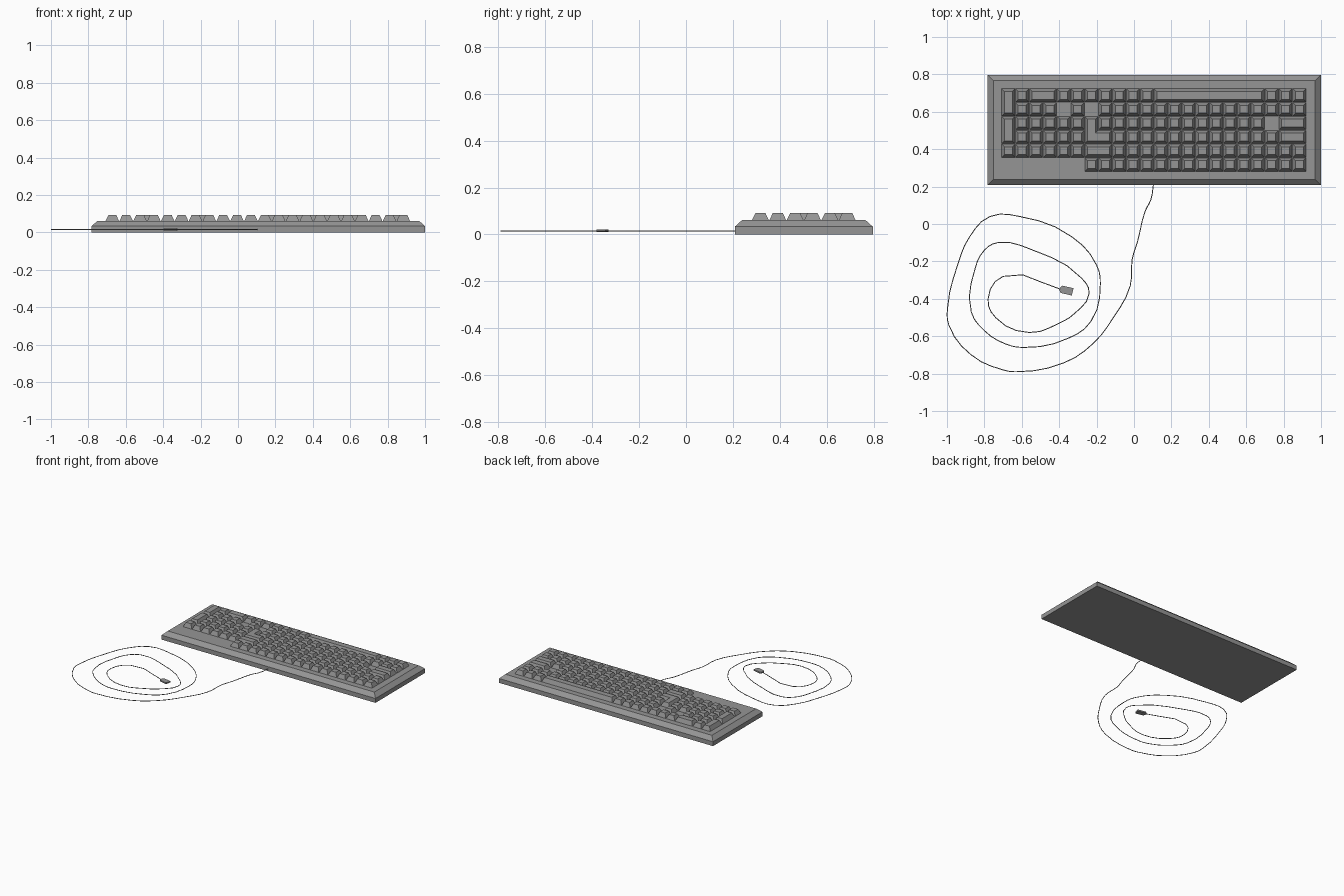
import bpy, bmesh
from math import radians
from mathutils import Vector, Matrix

if "Cube" in bpy.data.objects:
    bpy.data.objects.remove(bpy.data.objects["Cube"])


def make_material(name, level):
    mat = bpy.data.materials.new(name)
    mat.use_nodes = True
    color = (level, level, level, 1)
    mat.diffuse_color = color
    mat.node_tree.nodes["Principled BSDF"].inputs["Base Color"].default_value = color
    return mat


grey = make_material("mid grey plastic", 0.3)


def rect(x0, y0, x1, y1):
    return [Vector(p) for p in ((x0, y0), (x1, y0), (x1, y1), (x0, y1))]


def shrink(outline, amount):
    """Move every edge of a counter-clockwise right-angled outline inwards."""
    result = []
    for i, p in enumerate(outline):
        before = (p - outline[i - 1]).normalized()
        after = (outline[(i + 1) % len(outline)] - p).normalized()
        result.append(p + amount * Vector((-before.y - after.y, before.x + after.x)))
    return result


def add_stack(bm, outline, levels):
    """Solid made of rings, one for each (inset, height) level."""
    rings = [[bm.verts.new((p.x, p.y, z)) for p in shrink(outline, inset)]
             for inset, z in levels]
    bm.faces.new(rings[0][::-1])
    bm.faces.new(rings[-1])
    n = len(outline)
    for low, high in zip(rings, rings[1:]):
        for i in range(n):
            j = (i + 1) % n
            bm.faces.new((low[i], low[j], high[j], high[i]))


def finish(bm, name):
    mesh = bpy.data.meshes.new(name)
    bm.to_mesh(mesh)
    bm.free()
    mesh.materials.append(grey)
    obj = bpy.data.objects.new(name, mesh)
    bpy.context.collection.objects.link(obj)
    return obj


# Case with a sloping rim
bm = bmesh.new()
add_stack(bm, rect(-0.783, 0.208, 1.0, 0.797), [(0, 0), (0, 0.033), (0.031, 0.061)])
finish(bm, "case")

# Keys on a grid: column 0 at the -x end, row 0 at the back
PITCH = 0.0741
LEFT, BACK = -0.709, 0.725
KEY_LEVELS = [(0.001, 0.06), (0.016, 0.092)]


def cell(col, row, wide=1, deep=1):
    x, y = LEFT + col * PITCH, BACK - row * PITCH
    return rect(x, y - deep * PITCH, x + wide * PITCH, y)


# Oversized keys: column, row, width, depth
big_keys = {
    "keypad_enter_key": (0, 0, 1, 2),
    "keypad_plus_key": (0, 2, 1, 2),
    "keypad_zero_key": (2, 0, 2, 1),
    "space_bar": (11, 0, 8, 1),
    "caps_key": (20, 2, 2, 1),
    "tab_key": (20, 3, 2, 1),
    "backspace_key": (6, 4, 2, 1),
}
# Empty cells around the arrows, by the caps key and at the front corner,
# and the cells under the L-shaped return key
taken = {(4, 1), (6, 1), (19, 2), (6, 2), (6, 3), (7, 3)}
taken |= {(col, 5) for col in range(6)}
for name, (col, row, wide, deep) in big_keys.items():
    bm = bmesh.new()
    add_stack(bm, cell(col, row, wide, deep), KEY_LEVELS)
    finish(bm, name)
    taken |= {(col + i, row + j) for i in range(wide) for j in range(deep)}

# L-shaped return key
tall = cell(6, 2, 1, 2)
foot = cell(7, 3)
bm = bmesh.new()
add_stack(bm, [tall[0], foot[1], foot[2], foot[3], tall[2], tall[3]], KEY_LEVELS)
finish(bm, "return_key")

# Single keys
bm = bmesh.new()
for row in range(6):
    for col in range(22):
        if (col, row) not in taken:
            add_stack(bm, cell(col, row), KEY_LEVELS)
finish(bm, "single_keys")

# Cable coiled on the desk
path = [(.105, .22), (.09, .13), (.06, .07), (.02, -.09), (-.01, -.19), (-.02, -.33),
        (-.11, -.5), (-.22, -.64), (-.37, -.74), (-.63, -.79), (-.7, -.78),
        (-.87, -.7), (-.99, -.54), (-.997, -.45), (-.94, -.21), (-.88, -.07),
        (-.77, .04), (-.61, .04), (-.33, -.07), (-.2, -.22), (-.18, -.32),
        (-.23, -.52), (-.35, -.61), (-.59, -.66), (-.69, -.64), (-.8, -.57),
        (-.87, -.47), (-.85, -.24), (-.8, -.14), (-.73, -.1), (-.54, -.14),
        (-.28, -.29), (-.24, -.37), (-.32, -.48), (-.4, -.53), (-.56, -.58),
        (-.74, -.5), (-.78, -.4), (-.7, -.28), (-.39, -.35)]
curve = bpy.data.curves.new("cable", "CURVE")
curve.dimensions = "3D"
curve.resolution_u = 3
curve.bevel_depth = 0.0025
curve.bevel_resolution = 1
curve.use_fill_caps = True
spline = curve.splines.new("BEZIER")
spline.bezier_points.add(len(path) - 1)
for point, (x, y) in zip(spline.bezier_points, path):
    point.co = (x, y, 0.015)
    point.handle_left_type = point.handle_right_type = "AUTO"
curve.materials.append(grey)
bpy.context.collection.objects.link(bpy.data.objects.new("cable", curve))

# Plug with a chamfered cable end
bm = bmesh.new()
bmesh.ops.create_cube(bm, size=1, matrix=Matrix.Diagonal((0.07, 0.04, 0.01, 1)))
corners = [e for e in bm.edges
           if all(v.co.x < 0 for v in e.verts)
           and abs(e.verts[0].co.z - e.verts[1].co.z) > 0.005]
bmesh.ops.bevel(bm, geom=corners, offset=0.01, segments=1, affect="EDGES")
plug = finish(bm, "plug")
plug.location = (-0.362, -0.355, 0.015)
plug.rotation_euler.z = radians(-13)
